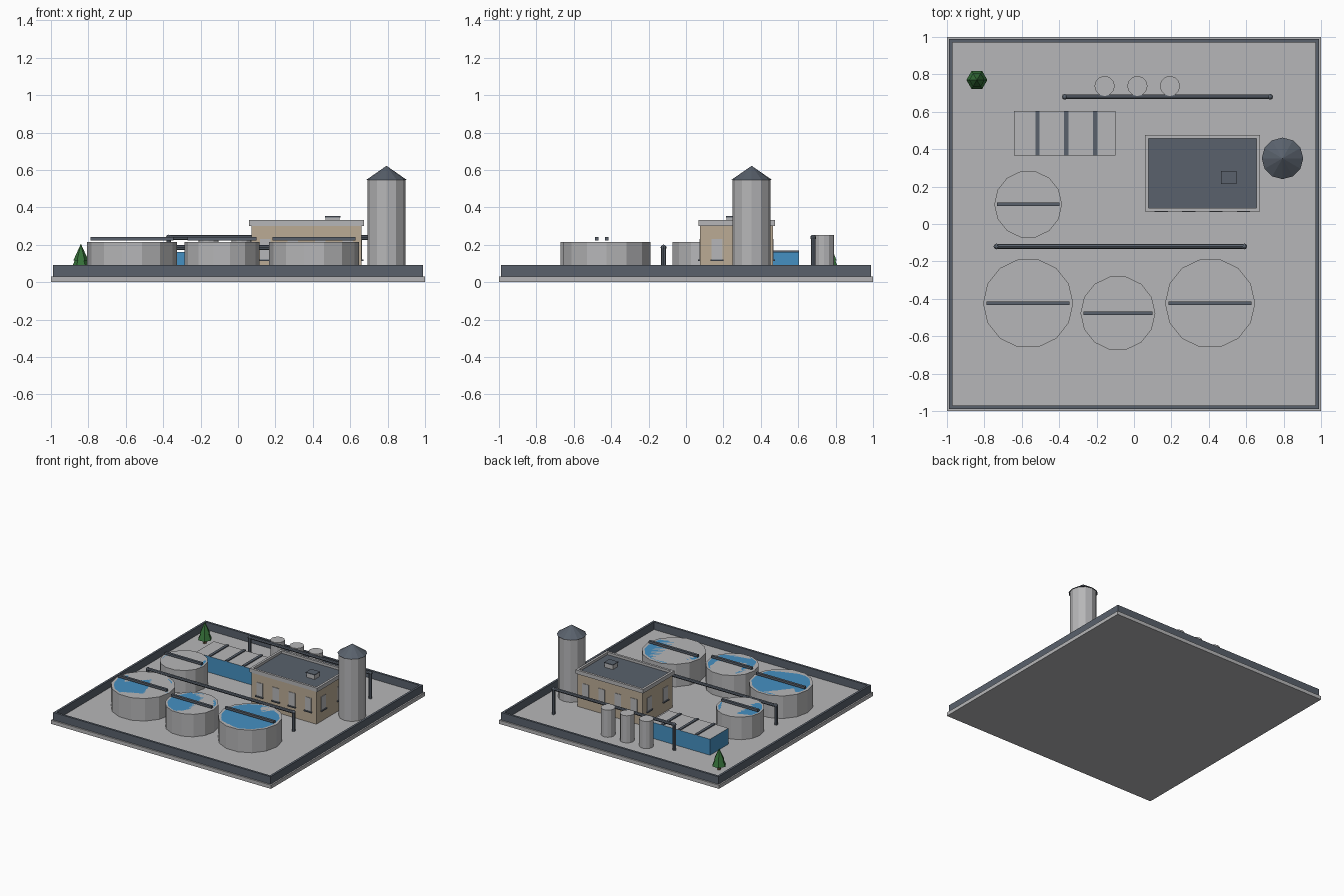
import bpy, bmesh, math
from mathutils import Matrix, Vector

cube = bpy.data.objects.get("Cube")
if cube:
    bpy.data.objects.remove(cube, do_unlink=True)


def material(name, r, g, b):
    m = bpy.data.materials.new(name)
    m.use_nodes = True
    m.diffuse_color = (r, g, b, 1)
    m.node_tree.nodes["Principled BSDF"].inputs["Base Color"].default_value = (r, g, b, 1)
    return m


CONCRETE = material("concrete", 0.47, 0.47, 0.48)
SLATE = material("slate_metal", 0.1, 0.12, 0.15)
WATER = material("water_blue", 0.06, 0.28, 0.54)
SAND = material("sand_wall", 0.5, 0.41, 0.3)
GREEN = material("leaf_green", 0.035, 0.16, 0.04)
BROWN = material("bark_brown", 0.13, 0.07, 0.03)


def finish(name, bm, *mats):
    bmesh.ops.recalc_face_normals(bm, faces=bm.faces)
    mesh = bpy.data.meshes.new(name)
    bm.to_mesh(mesh)
    bm.free()
    for m in mats:
        mesh.materials.append(m)
    obj = bpy.data.objects.new(name, mesh)
    bpy.context.collection.objects.link(obj)
    return obj


def box(name, x0, x1, y0, y1, z0, z1, mat):
    bm = bmesh.new()
    bmesh.ops.create_cube(bm, size=1)
    for v in bm.verts:
        v.co = ((x0, x1)[v.co.x > 0], (y0, y1)[v.co.y > 0], (z0, z1)[v.co.z > 0])
    return finish(name, bm, mat)


def prism(name, x, y, z0, z1, r0, r1, sides, mat):
    """Upright cylinder or cone with a corner pointing along x."""
    bm = bmesh.new()
    bmesh.ops.create_cone(bm, cap_ends=True, segments=sides, radius1=r0, radius2=r1, depth=1)
    spin = Matrix.Rotation(math.pi / 2, 4, "Z")
    for v in bm.verts:
        p = spin @ v.co
        v.co = (x + p.x, y + p.y, z1 if p.z > 0 else z0)
    return finish(name, bm, mat)


def frame(name, x0, x1, y0, y1, z0, z1, width, mat):
    """Hollow rectangular rim."""
    bm = bmesh.new()
    rings = []
    for inset in (0, width):
        for z in (z0, z1):
            rings.append([bm.verts.new(c) for c in (
                (x0 + inset, y0 + inset, z), (x1 - inset, y0 + inset, z),
                (x1 - inset, y1 - inset, z), (x0 + inset, y1 - inset, z))])
    for a, b in ((0, 1), (1, 3), (3, 2), (2, 0)):
        for i in range(4):
            j = (i + 1) % 4
            bm.faces.new((rings[a][i], rings[a][j], rings[b][j], rings[b][i]))
    return finish(name, bm, mat)


def pipe(name, x0, x1, y, z, r):
    """Overhead pipe with a leg at each end and round elbows."""
    bm = bmesh.new()
    path = [Vector((x0, y, FLOOR)), Vector((x0, y, z)), Vector((x1, y, z)), Vector((x1, y, FLOOR))]
    for a, b in zip(path, path[1:]):
        d = b - a
        turn = d.to_track_quat("Z", "Y").to_matrix().to_4x4()
        bmesh.ops.create_cone(bm, cap_ends=True, segments=8, radius1=r, radius2=r, depth=d.length,
                              matrix=Matrix.Translation((a + b) / 2) @ turn)
    for p in path[1:3]:
        bmesh.ops.create_uvsphere(bm, u_segments=8, v_segments=6, radius=r * 1.2,
                                  matrix=Matrix.Translation(p))
    return finish(name, bm, SLATE)


FLOOR = 0.03
TANK_TOP = 0.215

# Ground slab and perimeter wall
box("ground_slab", -1, 1, -1, 1, 0, FLOOR, CONCRETE)
frame("perimeter_wall", -0.988, 0.988, -0.988, 0.988, FLOOR, 0.092, 0.018, SLATE)

# Round settling tanks: water flush with the tank top, bridge across
tanks = [(-0.566, -0.424, 0.241), (-0.086, -0.477, 0.2),
         (0.407, -0.424, 0.241), (-0.566, 0.105, 0.181)]
for i, (x, y, r) in enumerate(tanks, 1):
    prism(f"round_tank_{i}", x, y, FLOOR, TANK_TOP, r, r, 14, CONCRETE)
    prism(f"tank_water_{i}", x, y, TANK_TOP - 0.02, TANK_TOP, r * 0.92, r * 0.92, 14, WATER)
    box(f"tank_bridge_{i}", x - r * 0.92, x + r * 0.92, y - 0.01, y + 0.01, 0.223, 0.241, SLATE)

# Rectangular basin: blue sides, concrete top, three cross beams
basin = box("basin", -0.642, -0.098, 0.365, 0.605, FLOOR, 0.161, WATER)
basin.data.materials.append(CONCRETE)
for f in basin.data.polygons:
    f.material_index = int(f.normal.z > 0.5)
for i, x in enumerate((-0.515, -0.362, -0.207), 1):
    box(f"basin_beam_{i}", x - 0.011, x + 0.011, 0.365, 0.605, 0.159, 0.169, SLATE)

# Small storage cylinders
for i, x in enumerate((-0.157, 0.018, 0.192), 1):
    prism(f"storage_cylinder_{i}", x, 0.738, FLOOR, 0.253, 0.054, 0.054, 12, CONCRETE)

# Overhead pipes
pipe("front_pipe", -0.735, 0.59, -0.12, 0.185, 0.013)
pipe("back_pipe", -0.37, 0.728, 0.68, 0.238, 0.013)

# Building with recessed roof
X0, X1, Y0, Y1 = 0.072, 0.66, 0.075, 0.465
box("building_walls", X0, X1, Y0, Y1, FLOOR, 0.3, SAND)
box("roof_deck", X0, X1, Y0, Y1, 0.3, 0.312, SLATE)
frame("roof_parapet", 0.058, 0.673, 0.067, 0.475, 0.3, 0.332, 0.019, CONCRETE)
box("roof_unit", 0.469, 0.544, 0.217, 0.28, 0.312, 0.346, CONCRETE)
box("roof_unit_cap", 0.466, 0.547, 0.214, 0.283, 0.346, 0.353, SLATE)


def window(name, x, y, along_x):
    for part, half, depth, z0, z1, mat in (("pane", 0.029, 0.004, 0.122, 0.232, CONCRETE),
                                           ("sill", 0.035, 0.012, 0.113, 0.122, SLATE)):
        hx, hy = (half, depth) if along_x else (depth, half)
        box(f"{name}_{part}", x - hx, x + hx, y - hy, y + hy, z0, z1, mat)


for i in range(4):
    x = X0 + (X1 - X0) * (i + 0.5) / 4
    window(f"front_window_{i + 1}", x, Y0, True)
    window(f"back_window_{i + 1}", x, Y1, True)
for i, y in enumerate((0.165, 0.375), 1):
    window(f"left_window_{i}", X1, y, False)
    window(f"right_window_{i}", X0, y, False)

# Silo with conical roof
prism("silo_body", 0.794, 0.351, FLOOR, 0.547, 0.102, 0.102, 12, CONCRETE)
prism("silo_roof", 0.794, 0.351, 0.545, 0.622, 0.111, 0.0, 12, SLATE)

# Tree
prism("tree_trunk", -0.84, 0.77, FLOOR, 0.075, 0.014, 0.012, 6, BROWN)
prism("tree_lower_leaves", -0.84, 0.77, 0.065, 0.16, 0.056, 0.012, 6, GREEN)
prism("tree_upper_leaves", -0.84, 0.77, 0.115, 0.205, 0.041, 0.0, 6, GREEN)
